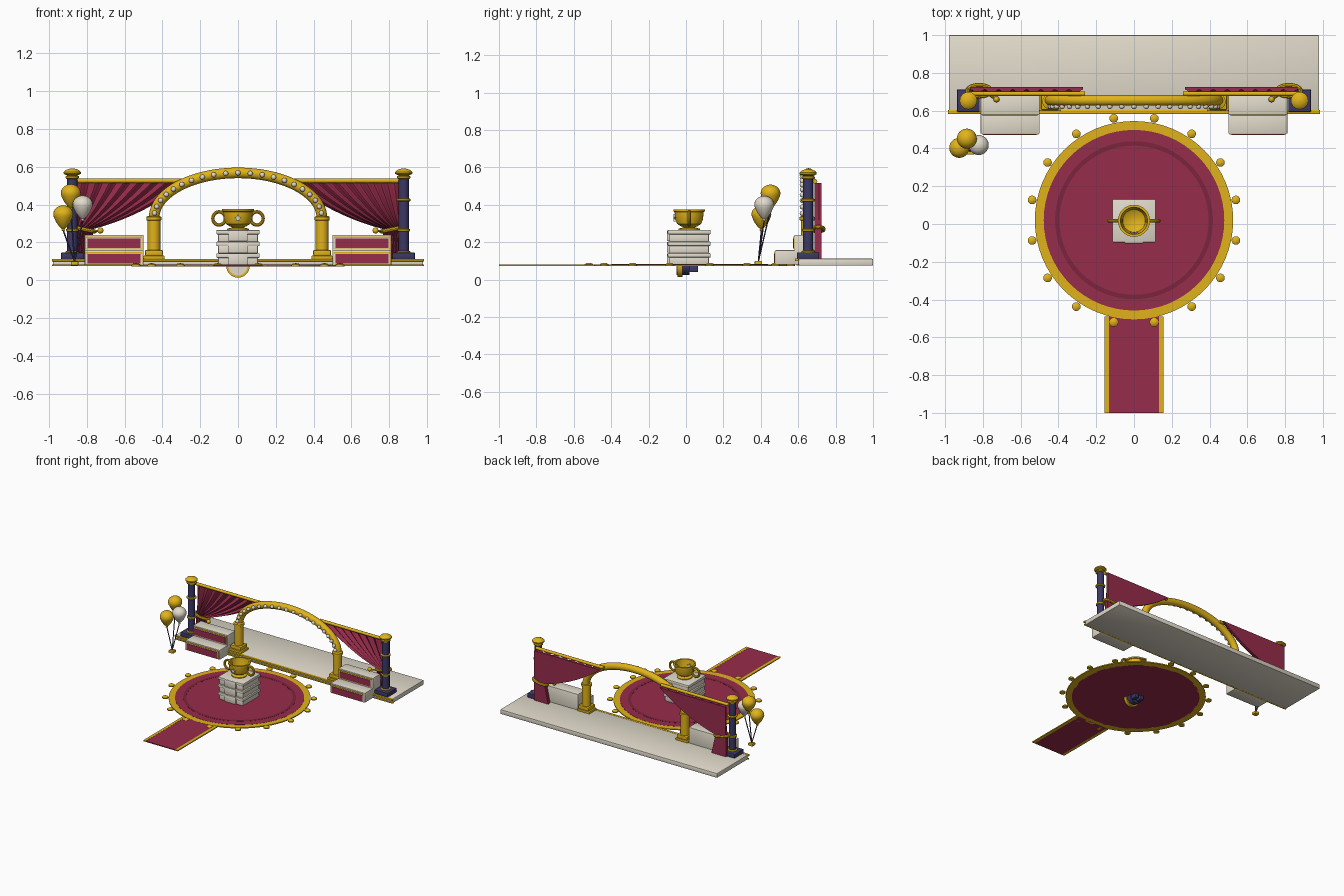
import bpy, bmesh, math
from math import sin, cos, pi
from mathutils import Vector, Matrix

if "Cube" in bpy.data.objects:
    bpy.data.objects.remove(bpy.data.objects["Cube"])

def material(name, c):
    m = bpy.data.materials.new(name)
    m.diffuse_color = (*c, 1)
    m.use_nodes = True
    m.node_tree.nodes["Principled BSDF"].inputs["Base Color"].default_value = m.diffuse_color
    return m

GOLD = material("gold", (0.75, 0.45, 0.01))
RED = material("crimson", (0.31, 0.025, 0.07))
DARK = material("dark_crimson", (0.2, 0.018, 0.045))
NAVY = material("navy", (0.045, 0.04, 0.13))
CREAM = material("cream", (0.76, 0.71, 0.6))

def finish(name, bm, mat, smooth=True):
    bmesh.ops.recalc_face_normals(bm, faces=bm.faces)
    me = bpy.data.meshes.new(name)
    bm.to_mesh(me)
    bm.free()
    ob = bpy.data.objects.new(name, me)
    bpy.context.collection.objects.link(ob)
    me.materials.append(mat)
    if smooth:
        bpy.ops.object.select_all(action='DESELECT')
        ob.select_set(True)
        bpy.context.view_layer.objects.active = ob
        bpy.ops.object.shade_smooth_by_angle(angle=math.radians(35))
    return ob

def box(name, x, y, z, mat, bevel=0.0):
    """Box from (min, max) pairs."""
    bm = bmesh.new()
    lo, hi = Vector((x[0], y[0], z[0])), Vector((x[1], y[1], z[1]))
    bmesh.ops.create_cube(bm, size=1, matrix=Matrix.Translation((lo + hi) / 2) @ Matrix.Diagonal((*(hi - lo), 1)))
    if bevel:
        bmesh.ops.bevel(bm, geom=bm.edges[:], offset=bevel, segments=2, affect='EDGES', profile=0.5)
    return finish(name, bm, mat)

def loft(name, rings, mat, caps=True, loop=False):
    """Skin closed rings of points."""
    bm = bmesh.new()
    vs = [[bm.verts.new(p) for p in r] for r in rings]
    n = len(vs[0])
    for a, b in zip(vs, vs[1:] + vs[:1] if loop else vs[1:]):
        for i in range(n):
            bm.faces.new((a[i], a[(i + 1) % n], b[(i + 1) % n], b[i]))
    if caps and not loop:
        bm.faces.new(vs[0])
        bm.faces.new(vs[-1])
    return finish(name, bm, mat)

def lathe(name, centre, profile, mat, n=24, loop=False):
    cx, cy, cz = centre
    rings = [[(cx + r * cos(2 * pi * i / n), cy + r * sin(2 * pi * i / n), cz + z) for i in range(n)]
             for r, z in profile]
    return loft(name, rings, mat, loop=loop)

def ball(name, c, r, mat, scale=(1, 1, 1), n=14):
    bm = bmesh.new()
    bmesh.ops.create_uvsphere(bm, u_segments=n, v_segments=n // 2 + 1, radius=r,
                              matrix=Matrix.Translation(c) @ Matrix.Diagonal((*scale, 1)))
    return finish(name, bm, mat)

def tube(name, pts, r, mat, n=12, closed=False):
    pts = [Vector(p) for p in pts]
    rings, k = [], len(pts)
    for i, p in enumerate(pts):
        a = pts[(i - 1) % k] if closed else pts[max(i - 1, 0)]
        b = pts[(i + 1) % k] if closed else pts[min(i + 1, k - 1)]
        t = (b - a).normalized()
        up = Vector((0, 1, 0)) if abs(t.y) < 0.9 else Vector((0, 0, 1))
        u = t.cross(up).normalized()
        v = t.cross(u)
        rings.append([p + r * (cos(2 * pi * j / n) * u + sin(2 * pi * j / n) * v) for j in range(n)])
    return loft(name, rings, mat, loop=closed)

# Carpet: round rug with border, groove ring, and runner
RC = (0, 0.02, 0)
lathe("rug_border", RC, [(0.47, .073), (0.525, .073), (0.525, .081), (0.47, .081)], GOLD, 64, True)
lathe("rug", RC, [(0.478, .073), (0.478, .082)], RED, 64)
lathe("rug_groove", RC, [(0.395, .08), (0.418, .08), (0.418, .083), (0.395, .083)], DARK, 64, True)
box("runner", (-.132, .132), (-1, -.48), (.073, .08), RED)
for s in (-1, 1):
    box("runner_edge", sorted((s * .132, s * .156)), (-1, -.49), (.073, .081), GOLD)
for i in range(16):
    a = (i + .5) * pi / 8
    lathe("floor_light", (.55 * cos(a), .02 + .55 * sin(a), 0),
          [(.023, .073), (.023, .082), (.015, .088), (.003, .09)], GOLD, 14)

# Stage with front trims
box("stage", (-.98, .98), (.6, 1), (.075, .112), CREAM, .005)
box("stage_top_trim", (-.985, .985), (.583, .603), (.1, .113), GOLD, .002)
box("stage_bottom_trim", (-.985, .985), (.59, .603), (.075, .084), GOLD, .002)

# Pedestal of three tiers with plain front plates
PY = 0.017
for i in range(3):
    z = .08 + i * .062
    box("pedestal_tier", (-.105, .105), (PY - .105, PY + .105), (z, z + .042), CREAM, .003)
    box("pedestal_lip", (-.115, .115), (PY - .115, PY + .115), (z + .038, z + .062), CREAM, .006)
    box("pedestal_plate", (-.05, .05), (PY - .119, PY - .1), (z + .002, z + .06), CREAM, .003)

# Medallion and ribbons hanging under the pedestal
def disc_y(name, r, y0, y1, z, mat):
    loft(name, [[(r * cos(2 * pi * i / 28), y, z + r * sin(2 * pi * i / 28)) for i in range(28)]
                for y in (y0, y1)], mat)
disc_y("medallion_rim", .062, -.045, -.02, .075, GOLD)
disc_y("medallion_face", .05, -.05, -.03, .075, CREAM)
disc_y("medallion_back", .054, -.02, .02, .078, NAVY)
for s in (-1, 1):
    box("medallion_ribbon", sorted((s * .008, s * .04)), (.015, .065), (.04, .08), NAVY, .004)

# Trophy cup
lathe("trophy_cup", (0, PY, 0), [(.058, .264), (.058, .272), (.03, .28), (.045, .286), (.064, .298), (.073, .32),
      (.076, .345), (.078, .362), (.085, .365), (.085, .376), (.072, .376), (.068, .345), (.06, .315),
      (.03, .298)], GOLD, 32)
for s in (-1, 1):
    tube("trophy_handle", [(s * .1 + .033 * cos(t), PY, .327 + .035 * sin(t))
         for t in [2 * pi * i / 24 for i in range(24)]], .009, GOLD, 10, True)
loft("trophy_star", [[((.022 if i % 2 == 0 else .01) * sin(pi * i / 5), y,
     .328 + (.022 if i % 2 == 0 else .01) * cos(pi * i / 5)) for i in range(10)]
     for y in (PY - .084, PY - .06)], CREAM)

# Arch with bulbs
AY = .655
tube("arch", [(.444 * cos(pi * i / 48), AY, .33 + .238 * sin(pi * i / 48)) for i in range(49)], .028, GOLD, 16)
for i in range(21):
    t = math.radians(6 + 168 * i / 20)
    ball("arch_bulb", (.444 * cos(t), AY - .033, .33 + .238 * sin(t)), .014, CREAM)

def curtain(s):
    """Gathered swag: pleated front and flat back, tied at the column, flaring below."""
    def point(u, v, back):
        if v <= 1:
            p0, p1, p2 = [Vector((.865 - w * u, 0, z)) for w, z in
                          ((.595, .518), (.365, .39 - .05 * u), (.095, .27))]
            p = (1 - v) ** 2 * p0 + 2 * v * (1 - v) * p1 + v * v * p2
        else:
            p = Vector((.868 - u * (.095 + .035 * (v - 1)), 0, .27 - .157 * (v - 1)))
        p.y = .725 if back else .7 + .012 * cos(2 * pi * 8 * u)
        return (s * p.x, p.y, p.z)
    N = 64
    rings = []
    for k in range(25):
        v = k / 12
        rings.append([point(i / N, v, False) for i in range(N + 1)] +
                     [point(1 - i / N, v, True) for i in range(N + 1)])
    loft("curtain", rings, RED)

for s in (-1, 1):
    # Arch pillars
    x = s * .445
    box("pillar_base", (x - .056, x + .056), (.598, .692), (.112, .13), GOLD, .004)
    box("pillar_foot", (x - .047, x + .047), (.604, .69), (.13, .16), GOLD, .006)
    lathe("pillar_shaft", (x, .648, 0), [(.034, .155), (.034, .315), (.04, .318), (.04, .335), (.03, .34)], GOLD)
    # Columns
    x = s * .877
    box("column_base", (x - .06, x + .06), (.593, .712), (.112, .146), NAVY, .005)
    lathe("column_shaft", (x, .653, 0), [(.027, .14), (.027, .565)], NAVY, 20)
    for z, r in ((.147, .036), (.265, .034), (.425, .037), (.545, .036)):
        lathe("column_band", (x, .653, z), [(r - .006, -.008), (r, -.004), (r, .004), (r - .006, .008)], GOLD)
    lathe("column_cap", (x, .653, 0), [(.036, .558), (.046, .564), (.046, .572), (.036, .582), (.02, .589),
          (.004, .592)], GOLD)
    # Curtain, rod and tie-back
    curtain(s)
    tube("curtain_rod", [(s * .87, .69, .526), (s * .26, .69, .526)], .012, GOLD)
    tube("curtain_tie", [(s * (.82 + .062 * cos(t)), .706 + .03 * sin(t), .27 + .012 * cos(t))
         for t in [2 * pi * i / 32 for i in range(32)]], .011, GOLD, 8, True)
    tube("tie_hook", [(s * .775, .69, .262), (s * .73, .66, .26)], .006, GOLD, 8)
    ball("tie_knob", (s * .728, .66, .263), .016, GOLD)
    # Two-step stairs with framed front panels
    for y0, y1, z0, z1 in ((.478, .59, .08, .158), (.58, .68, .08, .24)):
        xs = sorted((s * .5, s * .812))
        box("stair_step", xs, (y0, y1), (z0, z1), CREAM, .003)
        box("stair_gold_frame", (xs[0] + .006, xs[1] - .006), (y0 - .004, y0 + .006), (z1 - .075, z1 - .008), GOLD)
        box("stair_cream_frame", (xs[0] + .008, xs[1] - .008), (y0 - .005, y0 + .004), (z1 - .073, z1 - .016), CREAM)
        box("stair_panel", (xs[0] + .016, xs[1] - .016), (y0 - .008, y0 + .004), (z1 - .07, z1 - .019), RED)

# Balloons on a weight
KX, KY = -.865, .387
box("balloon_weight", (KX - .02, KX + .02), (KY - .02, KY + .02), (.078, .1), GOLD, .004)
for bx, by, bz, mat in ((-.885, .452, .45, GOLD), (-.925, .403, .338, GOLD), (-.822, .418, .39, CREAM)):
    prof = [(.004, -.078), (.01, -.074), (.007, -.067), (.02, -.055), (.037, -.032), (.05, -.004)]
    prof += [(.053 * cos(t), .01 + .048 * sin(t)) for t in [pi / 2 * i / 8 for i in range(8)]] + [(.002, .058)]
    lathe("balloon", (bx, by, bz), prof, mat)
    tube("balloon_string", [(KX, KY, .098), (bx, by, bz - .074)], .004, NAVY, 6)
